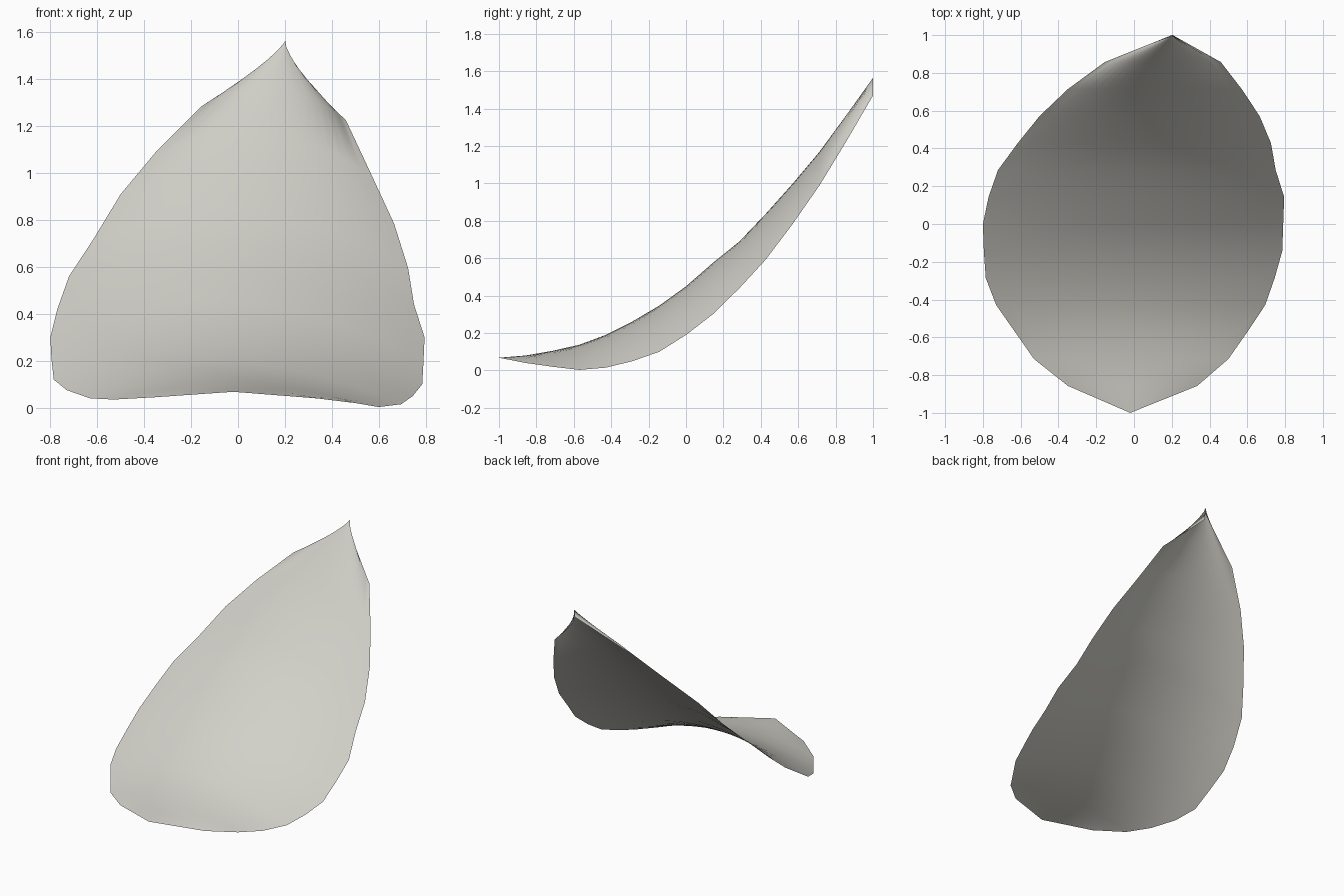
import bpy, bmesh, math

if "Cube" in bpy.data.objects:
    bpy.data.objects.remove(bpy.data.objects["Cube"])

# One petal-like sheet, lofted from cross-sections spaced evenly along y.
# Each section: left x, left z, right x, right z, crest z
SECTIONS = [
    (-0.02, 0.068, -0.02, 0.068, 0.068),
    (-0.35, 0.045, 0.335, 0.04, 0.08),
    (-0.53, 0.035, 0.50, 0.02, 0.105),
    (-0.63, 0.04, 0.60, 0.003, 0.137),
    (-0.73, 0.075, 0.695, 0.015, 0.19),
    (-0.785, 0.12, 0.745, 0.05, 0.262),
    (-0.795, 0.21, 0.785, 0.10, 0.347),
    (-0.80, 0.30, 0.79, 0.19, 0.45),
    (-0.77, 0.42, 0.795, 0.30, 0.575),
    (-0.72, 0.56, 0.75, 0.44, 0.69),
    (-0.615, 0.72, 0.725, 0.595, 0.84),
    (-0.50, 0.91, 0.665, 0.785, 1.00),
    (-0.35, 1.09, 0.57, 0.99, 1.17),
    (-0.155, 1.285, 0.46, 1.225, 1.365),
    (0.20, 1.515, 0.205, 1.47, 1.565),
]
COLS = 20


def arch(lx, lz, rx, rz, crest, t):
    """Point on an arch through both edges whose highest point is crest."""
    mid, half = (lz + rz) / 2, (rz - lz) / 2
    rise = crest - mid
    bulge = (rise + math.sqrt(max(rise * rise - half * half, 0))) / 2
    x = (lx + rx) / 2 + t * (rx - lx) / 2
    return x, mid + half * t + bulge * (1 - t * t)


bm = bmesh.new()
rows = []
for i, section in enumerate(SECTIONS):
    y = -1 + 2 * i / (len(SECTIONS) - 1)
    row = []
    for j in range(COLS + 1):
        x, z = arch(*section, -1 + 2 * j / COLS)
        row.append(bm.verts.new((x, y, z)))
    rows.append(row)
for a, b in zip(rows, rows[1:]):
    for j in range(COLS):
        bm.faces.new((a[j], a[j + 1], b[j + 1], b[j]))
# close the pointed base into one vertex
bmesh.ops.remove_doubles(bm, verts=rows[0], dist=1e-5)
for f in bm.faces:
    f.smooth = True

mesh = bpy.data.meshes.new("petal")
bm.to_mesh(mesh)
bm.free()
petal = bpy.data.objects.new("petal", mesh)
bpy.context.collection.objects.link(petal)

# warm pale grey
mat = bpy.data.materials.new("pale_grey")
mat.diffuse_color = (0.64, 0.63, 0.58, 1)
mat.use_nodes = True
mat.node_tree.nodes["Principled BSDF"].inputs["Base Color"].default_value = mat.diffuse_color
mesh.materials.append(mat)
